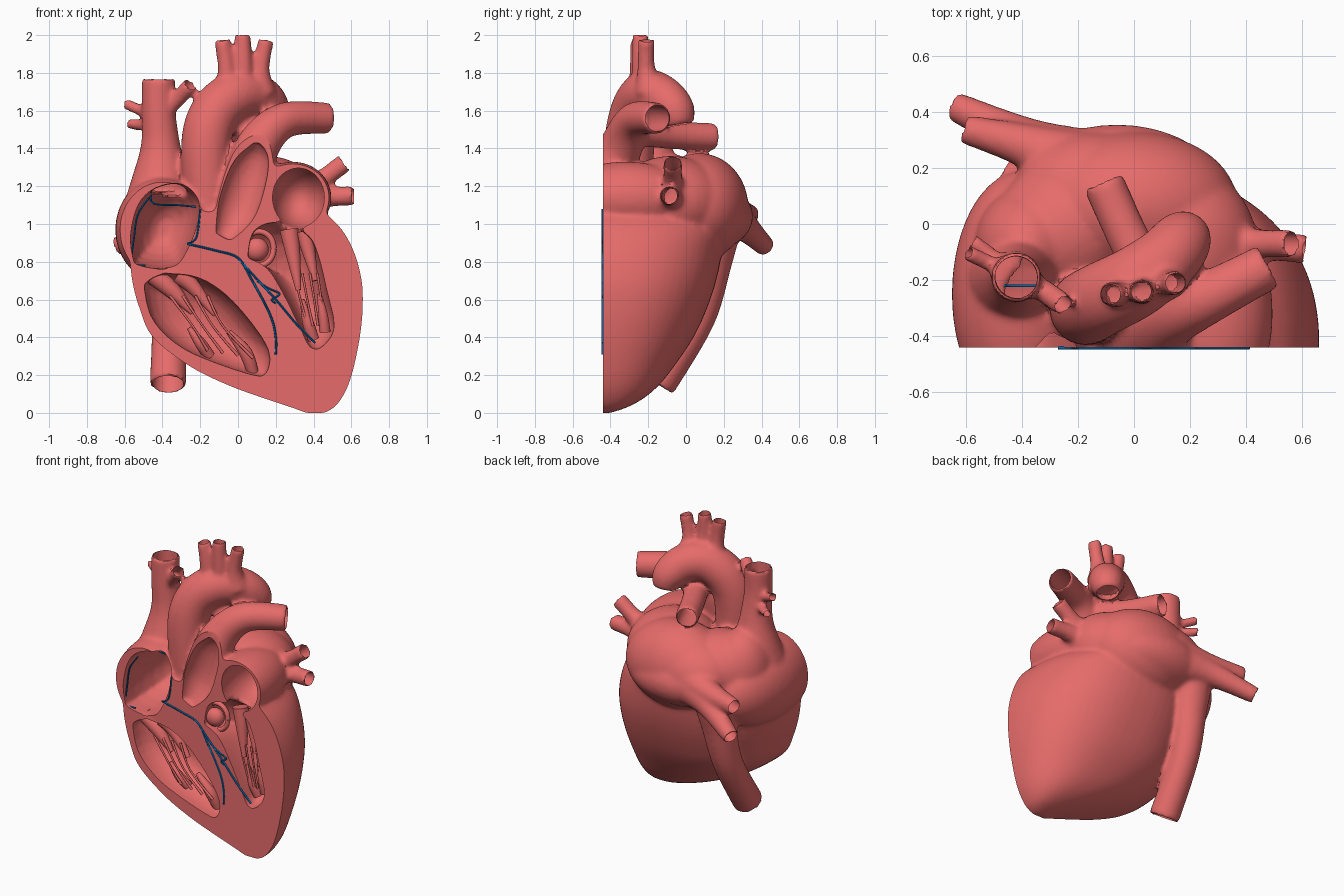
import bpy, bmesh, math
from mathutils import Vector, Matrix

CUT = -0.44      # depth of the flat section plane
VOXEL = 0.014

cube = bpy.data.objects.get("Cube")
if cube:
    bpy.data.objects.remove(cube, do_unlink=True)


def material(name, colour):
    mat = bpy.data.materials.new(name)
    mat.use_nodes = True
    mat.diffuse_color = (*colour, 1)
    node = next(n for n in mat.node_tree.nodes if n.type == 'BSDF_PRINCIPLED')
    node.inputs["Base Color"].default_value = (*colour, 1)
    node.inputs["Roughness"].default_value = 0.6
    return mat


muscle = material("muscle_red", (0.79, 0.15, 0.145))
nerve = material("nerve_blue", (0.0, 0.14, 0.42))


def loft(bm, rings):
    """Closed skin through a list of equally long rings."""
    loops = [[bm.verts.new(p) for p in ring] for ring in rings]
    for low, high in zip(loops, loops[1:]):
        for i in range(len(low)):
            j = (i + 1) % len(low)
            bm.faces.new((low[i], low[j], high[j], high[i]))
    bm.faces.new(list(reversed(loops[0])))
    bm.faces.new(loops[-1])


def sample(path, steps=6):
    """Smooth curve through points of any dimension, such as (x, y, z, radius)."""
    pts = [Vector(p) for p in path]
    pts = [pts[0]] + pts + [pts[-1]]
    out = []
    for a, b, c, d in zip(pts, pts[1:], pts[2:], pts[3:]):
        for k in range(steps):
            t = k / steps
            out.append(0.5 * (2 * b + (c - a) * t + (2 * a - 5 * b + 4 * c - d) * t ** 2
                              + (3 * b - a - 3 * c + d) * t ** 3))
    return out + [pts[-1]]


def sweep(bm, samples, sides=20):
    normal, rings = None, []
    for i, p in enumerate(samples):
        ahead = samples[min(i + 1, len(samples) - 1)].xyz
        along = (ahead - samples[max(i - 1, 0)].xyz).normalized()
        if normal is None:
            normal = along.orthogonal()
        normal = (normal - along * normal.dot(along)).normalized()
        side = along.cross(normal)
        turns = [math.tau * k / sides for k in range(sides)]
        rings.append([p.xyz + p.w * (normal * math.cos(a) + side * math.sin(a)) for a in turns])
    loft(bm, rings)


def tube(bm, *path, sides=20):
    sweep(bm, sample(path), sides)


def vessel(*path, bore=0.5):
    """Solid vessel in the wall, with a hollow end cut from the fraction bore onwards."""
    pts = sample(path)
    sweep(wall, pts)
    inner = [Vector((*p.xyz, p.w * 0.87 - 0.001)) for p in pts[int(len(pts) * bore):]]
    tip = inner[-1] + (inner[-1] - inner[-2]).normalized() * 0.04
    tip.w = inner[-1].w
    sweep(hollow, inner + [tip])


def blob(bm, centre, radii):
    place = Matrix.Translation(centre) @ Matrix.Diagonal((*radii, 1))
    bmesh.ops.create_uvsphere(bm, u_segments=40, v_segments=24, radius=1, matrix=place)


def pouch(outline, depth):
    """Chamber opening on the section plane and rounding off towards the back."""
    outline = sample(outline + outline[:1], 3)[:-1]
    mid = sum(outline, Vector((0, 0))) / len(outline)
    rings = []
    for back in (-0.15, 0, 0.25, 0.45, 0.65, 0.8, 0.92, 0.98):
        scale = math.sqrt(1 - max(back, 0) ** 2.4)
        flat = [mid + (p - mid) * scale for p in outline]
        rings.append([(p.x, CUT + back * depth, p.y) for p in flat])
    loft(hollow, rings)


def make(name, bm, mat):
    bmesh.ops.recalc_face_normals(bm, faces=bm.faces)
    mesh = bpy.data.meshes.new(name)
    bm.to_mesh(mesh)
    bm.free()
    mesh.materials.append(mat)
    obj = bpy.data.objects.new(name, mesh)
    bpy.context.collection.objects.link(obj)
    return obj


def activate(obj):
    bpy.ops.object.select_all(action='DESELECT')
    obj.select_set(True)
    bpy.context.view_layer.objects.active = obj


def modify(obj, kind, **settings):
    mod = obj.modifiers.new(kind.lower(), kind)
    for key, value in settings.items():
        setattr(mod, key, value)
    activate(obj)
    bpy.ops.object.modifier_apply(modifier=mod.name)


def fuse(obj, rounds):
    modify(obj, 'REMESH', mode='VOXEL', voxel_size=VOXEL)
    modify(obj, 'SMOOTH', factor=0.5, iterations=rounds)


def finish(obj, angle=35):
    activate(obj)
    bpy.ops.object.shade_smooth_by_angle(angle=math.radians(angle))


wall, hollow = bmesh.new(), bmesh.new()

# Ventricles: rounded rings of (height, right edge, left edge, back)
rings = []
for z, x0, x1, back in sample([(0, .36, .46, -.4), (.03, .28, .51, -.31), (.08, .13, .55, -.22),
                               (.15, -.06, .585, -.14), (.25, -.26, .615, -.06), (.4, -.45, .645, .04),
                               (.55, -.52, .66, .11), (.7, -.56, .655, .16), (.85, -.57, .615, .19),
                               (.97, -.54, .55, .2), (1.06, -.45, .46, .13)]):
    ring = []
    for k in range(64):
        c, s = math.cos(math.tau * k / 64), math.sin(math.tau * k / 64)
        cx, cy = (math.copysign(abs(v) ** 0.86, v) for v in (c, s))
        ring.append(((x0 + x1) / 2 + (x1 - x0) / 2 * cx, CUT + (back - CUT) * cy, z))
    rings.append(ring)
loft(wall, rings)

# Atria, with fillers that make them one continuous mass
blob(wall, (-.4, -.25, .97), (.25, .44, .28))
blob(wall, (0, .07, 1.09), (.37, .26, .285))
blob(wall, (-.06, .12, 1.04), (.37, .235, .18))
blob(wall, (-.14, .1, 1.08), (.29, .23, .23))
blob(wall, (-.25, -.03, 1.09), (.26, .25, .25))
blob(wall, (-.38, -.08, 1.1), (.19, .21, .27))
blob(wall, (.15, -.08, 1.12), (.29, .3, .24))
blob(wall, (.29, -.32, 1.14), (.205, .36, .19))

# Great veins
vessel((-.42, -.2, 1.05, .2), (-.41, -.18, 1.25, .15), (-.41, -.18, 1.42, .105),
       (-.42, -.19, 1.6, .09), (-.42, -.19, 1.77, .09), bore=.16)
vessel((-.33, .14, .95, .15), (-.34, .13, .8, .115), (-.36, .06, .5, .095), (-.37, -.15, .15, .097), bore=.82)
vessel((-.4, -.2, 1.58, .04), (-.32, -.24, 1.66, .042), (-.25, -.29, 1.74, .042))
vessel((-.45, -.17, 1.57, .03), (-.6, -.1, 1.64, .03))
vessel((-.45, -.16, 1.52, .03), (-.58, -.06, 1.53, .03))

# Lung veins
vessel((-.12, .17, 1.09, .16), (-.36, .27, 1.06, .085), (-.61, .34, 1.05, .052), bore=.7)
vessel((-.1, .17, 1.06, .17), (-.36, .29, 1, .085), (-.64, .42, .88, .053), bore=.7)
vessel((.28, -.07, 1.16, .13), (.42, -.07, 1.22, .058), (.565, -.07, 1.325, .052), bore=.6)
vessel((.28, -.07, 1.12, .13), (.44, -.075, 1.14, .06), (.615, -.09, 1.15, .053), bore=.6)

# Aorta and its three branches
vessel((-.15, -.3, 1, .12), (-.17, -.3, 1.4, .133), (-.12, -.27, 1.59, .133), (0, -.21, 1.685, .13),
       (.11, -.13, 1.67, .12), (.17, -.06, 1.6, .108), (.18, -.04, 1.52, .08), bore=.88)
for foot, top, y, height, flare in ((-.06, -.085, -.25, 1.98, .07), (.03, .025, -.24, 2.005, .06),
                                    (.12, .15, -.21, 1.98, .085)):
    vessel((foot, y + .02, 1.7, flare), (foot, y, 1.82, .048), (top, y, height, .044))

# Lung artery trunk with left and right branch
vessel((-.03, -.42, .92, .12), (.05, -.42, 1.22, .13), (.11, -.34, 1.42, .115),
       (.25, -.27, 1.55, .095), (.48, -.15, 1.56, .083), bore=.7)
vessel((.08, -.24, 1.49, .08), (-.02, -.05, 1.47, .075), (-.11, .15, 1.46, .075))

# Chambers
pouch([(-.55, .79), (-.57, .93), (-.53, 1.1), (-.44, 1.19), (-.3, 1.215), (-.21, 1.13),
       (-.215, 1), (-.27, .86), (-.33, .78), (-.45, .765)], .44)
blob(hollow, (.32, -.36, 1.14), (.145, .26, .165))
tube(hollow, (-.08, -.46, .93, .05), (-.01, -.46, 1.07, .105), (.05, -.45, 1.25, .105),
     (.09, -.44, 1.36, .075), (.1, -.44, 1.43, .02))
pouch([(-.5, .68), (-.465, .52), (-.37, .4), (-.22, .305), (.06, .205), (.15, .21), (.16, .34),
       (.02, .54), (-.12, .67), (-.26, .73), (-.42, .73)], .22)
pouch([(.05, .82), (.15, .77), (.23, .65), (.33, .45), (.38, .35), (.44, .345), (.51, .45),
       (.47, .65), (.42, .85), (.36, .95), (.2, 1.01), (.08, .96)], .25)

body = make("heart_wall", wall, muscle)
fuse(body, 9)
chambers = make("chamber_cutter", hollow, muscle)
fuse(chambers, 4)
front = bmesh.new()
bmesh.ops.create_cube(front, size=1, matrix=Matrix.Translation((0, CUT - 1, 1))
                      @ Matrix.Diagonal((4, 2, 4, 1)))
section = make("section_cutter", front, muscle)
for cutter in (section, chambers):
    cutter.hide_render = True
    modify(body, 'BOOLEAN', operation='DIFFERENCE', solver='EXACT', object=cutter)
    bpy.data.objects.remove(cutter, do_unlink=True)
finish(body)

# Valve flaps and chamber muscles
flaps = bmesh.new()
tube(flaps, (-.45, -.37, .73, .05), (-.35, -.37, .65, .045), (-.24, -.38, .53, .015))
tube(flaps, (-.32, -.36, .73, .05), (-.24, -.36, .67, .04), (-.12, -.37, .52, .015))
tube(flaps, (.27, -.36, .97, .05), (.29, -.37, .85, .04), (.32, -.39, .65, .015))
tube(flaps, (.35, -.36, .96, .045), (.375, -.37, .85, .035), (.41, -.39, .7, .015))
tube(flaps, (.08, -.33, .21, .03), (.04, -.36, .32, .035), (-.05, -.37, .43, .015))
tube(flaps, (-.15, -.33, .3, .03), (-.2, -.36, .37, .03), (-.26, -.37, .45, .012))
tube(flaps, (.4, -.35, .39, .03), (.37, -.37, .48, .03), (.34, -.38, .6, .012))
tube(flaps, (.46, -.36, .43, .03), (.45, -.38, .52, .025), (.43, -.39, .63, .012))
finish(make("valve_flaps", flaps, muscle), 60)

# Tendon cords strung between flaps and muscles
cords = bmesh.new()
for k in range(4):
    f = k / 3
    tube(cords, (-.36 + .2 * f, -.4, .62, .008), (-.24 + .16 * f, -.41, .46, .006),
         (-.16 + .24 * f, -.39, .33 - .04 * f, .009), sides=8)
    tube(cords, (.3 + .12 * f, -.4, .74, .007), (.33 + .11 * f, -.4, .6, .006),
         (.37 + .08 * f, -.39, .46, .008), sides=8)
finish(make("tendon_cords", cords, muscle), 60)

# Aortic valve: bulb in a ring
valve = bmesh.new()
blob(valve, (.1, -.39, .865), (.062, .05, .062))
tube(valve, *[(.11 + .08 * math.cos(a), -.38, .87 + .09 * math.sin(a), .016)
              for a in (math.tau * k / 12 for k in range(13))], sides=8)
finish(make("aortic_valve", valve, muscle), 60)

# Conduction paths
nerves = bmesh.new()


def strand(points, y=CUT - .002, thick=.006):
    tube(nerves, *[(x, y, z, thick) for x, z in points], sides=6)


strand([(-.27, .895), (-.12, .86), (0, .82), (.07, .71), (.17, .52), (.2, .4), (.2, .31)])
strand([(0, .82), (.08, .73), (.2, .6), (.31, .47), (.41, .37)])
strand([(.1, .7), (.16, .66), (.22, .63), (.18, .6), (.2, .58)], thick=.005)
strand([(-.27, .895), (-.22, .93), (-.2, 1.08)], thick=.005)
strand([(-.21, 1.09), (-.32, 1.1), (-.45, 1.11), (-.46, 1.18)], y=-.22, thick=.005)
strand([(-.47, 1.14), (-.53, 1.05), (-.55, .93), (-.56, .8), (-.49, .78)], y=-.42, thick=.005)
finish(make("conduction_paths", nerves, nerve), 60)
